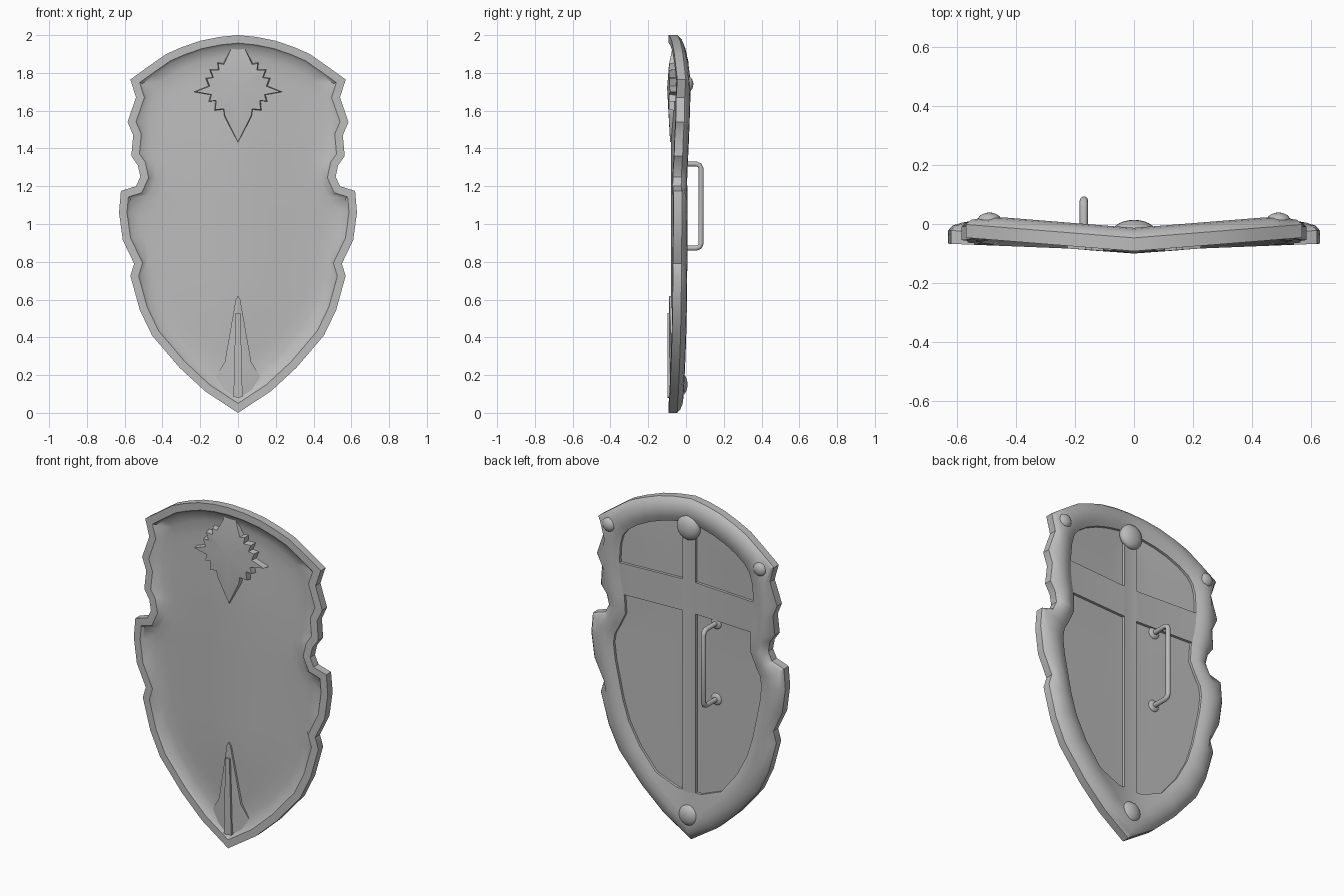
import bpy, bmesh
from mathutils import Vector

if "Cube" in bpy.data.objects:
    bpy.data.objects.remove(bpy.data.objects["Cube"], do_unlink=True)

steel = bpy.data.materials.new("grey steel")
steel.use_nodes = True
steel.diffuse_color = (0.5, 0.5, 0.5, 1)
steel.node_tree.nodes["Principled BSDF"].inputs["Base Color"].default_value = (0.5, 0.5, 0.5, 1)


def clamp(v, low=0.0, high=1.0):
    return max(low, min(high, v))


def face_y(x, z):
    """Front plane of the shield: a shallow V, steeper near the top."""
    return -0.092 + abs(x) * (0.04 + 0.04 * clamp((z - 1.2) / 0.55))


def place(x, depth, z):
    return Vector((x, face_y(x, z) + depth, z))


def finish(obj, angle=0.6):
    obj.data.materials.clear()
    obj.data.materials.append(steel)
    bpy.ops.object.select_all(action="DESELECT")
    obj.select_set(True)
    bpy.context.view_layer.objects.active = obj
    bpy.ops.object.shade_smooth_by_angle(angle=angle)
    return obj


def mirrored(name, bm):
    """Close a right half into a whole part."""
    half = bm.verts[:] + bm.edges[:] + bm.faces[:]
    copy = bmesh.ops.duplicate(bm, geom=half)["geom"]
    for v in copy:
        if isinstance(v, bmesh.types.BMVert):
            v.co.x = -v.co.x
    bmesh.ops.remove_doubles(bm, verts=bm.verts[:], dist=0.0005)
    inner = [f for f in bm.faces if all(abs(v.co.x) < 0.0001 for v in f.verts)]
    bmesh.ops.delete(bm, geom=inner, context="FACES")
    bmesh.ops.recalc_face_normals(bm, faces=bm.faces[:])
    mesh = bpy.data.meshes.new(name)
    bm.to_mesh(mesh)
    bm.free()
    obj = bpy.data.objects.new(name, mesh)
    bpy.context.collection.objects.link(obj)
    return finish(obj)


def loft(name, rings):
    bm = bmesh.new()
    rows = [[bm.verts.new(p) for p in ring] for ring in rings]
    for a, b in zip(rows, rows[1:]):
        for i in range(len(a) - 1):
            bm.faces.new((a[i], a[i + 1], b[i + 1], b[i]))
    return mirrored(name, bm)


def slab(name, pts, middle, front, back, spread=1.0):
    """Half outline from top to bottom, fanned to a centre, front and back."""
    grown = [(x * spread, middle + (z - middle) * spread) for x, z in pts]
    n = len(pts)
    loft(name, [[place(0, front(0, middle), middle)] * n,
                [place(x, front(x, z), z) for x, z in pts],
                [place(x, back, z) for x, z in grown],
                [place(0, back, middle)] * n])


# Right half of the notched shield outline, top to tip
OUTLINE = [(0, 2), (.1, 1.99), (.2, 1.97), (.3, 1.935), (.38, 1.9), (.48, 1.83),
           (.57, 1.765), (.54, 1.67), (.585, 1.54), (.555, 1.47), (.565, 1.36),
           (.53, 1.31), (.517, 1.25), (.54, 1.2), (.62, 1.175), (.63, 1.06),
           (.61, .915), (.55, .79), (.57, .725), (.52, .545), (.455, .41),
           (.31, .24), (.175, .115), (0, 0)]


def inset(s, soften=0):
    """Outline moved inwards by s, with the notches softened."""
    pts = [Vector(p) for p in OUTLINE]

    def padded(p):
        flip = lambda q: Vector((-q.x, q.y))
        return [flip(p[1])] + p + [flip(p[-2])]

    for _ in range(soften):
        q = padded(pts)
        pts = [pts[0]] + [(q[i] + q[i + 1] * 2 + q[i + 2]) / 4
                          for i in range(1, len(pts) - 1)] + [pts[-1]]
    q, out = padded(pts), []
    for i, p in enumerate(pts):
        a, b = (p - q[i]).normalized(), (q[i + 2] - p).normalized()
        na, nb = Vector((a.y, -a.x)), Vector((b.y, -b.x))
        n = (na + nb).normalized()
        out.append(p - n * -s / max(0.6, n.dot(na)))
    return out


def ring(s, depth, soften=0):
    return [place(p.x, depth, p.y) for p in inset(s, soften)]


def dish(x, z):
    swell = clamp(min(1.85 - z, z - 0.2) / 0.4)
    return 0.03 - 0.017 * clamp(1 - abs(x) / 0.45) * swell


# Shield body: dished front, flat lip, rounded back rim, recessed back panel
front_edge = inset(0.16, 3)
back_edge = [Vector((p.x, max(p.y, 0.29))) for p in inset(0.13, 2)]
steps = (0, 0.35, 0.7, 1)
rings = [[place(p.x * f, dish(p.x * f, p.y), p.y) for p in front_edge] for f in steps]
rings += [ring(0.1, 0.026, 2), ring(0.055, 0.013), ring(0.042, 0), ring(0, 0),
          ring(0, 0.045), ring(0.015, 0.062), ring(0.04, 0.074, 1),
          ring(0.07, 0.079, 1), ring(0.1, 0.073, 2)]
rings += [[place(p.x, 0.06, p.y) for p in back_edge]]
rings += [[place(p.x * f, 0.045, p.y) for p in back_edge] for f in reversed(steps)]
loft("shield_body", rings)

# Cross bars on the back
for name, w, low, high in (("back_upright", 0.042, 0.25, 1.88),
                           ("back_crossbar", 0.46, 1.34, 1.525)):
    slab(name, [(0, high), (w, high), (w, low), (0, low)], (low + high) / 2,
         lambda x, z: 0.035, 0.061)


# Star ornament on the front
def star_front(x, z):
    if z > 1.83:
        return -0.008 + (z - 1.83) * 0.25
    return -0.008 + max(0, 1.63 - z) * 0.08


STAR = [(0, 1.95), (.03, 1.94), (.075, 1.845), (.105, 1.85), (.1, 1.815), (.145, 1.815),
        (.13, 1.775), (.165, 1.77), (.15, 1.73), (.225, 1.7), (.14, 1.685), (.15, 1.65),
        (.115, 1.655), (.12, 1.605), (.075, 1.61), (.07, 1.575), (0, 1.435)]
slab("front_star", STAR, 1.72, star_front, 0.035, 1.05)

# Flared spike and its ridge at the foot
slab("foot_spike", [(0, .62), (.012, .6), (.07, .27), (.135, .165), (.025, .09), (0, .08)],
     0.3, lambda x, z: 0.002 + 0.17 * x, 0.04)
slab("foot_ridge", [(0, .53), (.013, .53), (.024, .085), (0, .08)],
     0.3, lambda x, z: -0.007, 0.03)


# Domed rivets
def dome(name, x, z, r, depth, height):
    bpy.ops.mesh.primitive_uv_sphere_add(segments=24, ring_count=12, radius=1,
                                         location=place(x, depth, z))
    obj = bpy.context.object
    obj.name = name
    obj.scale = (r, height, r)
    finish(obj, 1.2)


dome("top_rivet", 0, 1.84, 0.072, 0.066, 0.04)
dome("bottom_rivet", 0, 0.15, 0.06, 0.065, 0.035)
for side, label in ((1, "left"), (-1, "right")):
    dome(label + "_corner_rivet", side * 0.49, 1.74, 0.04, 0.065, 0.027)

# Grip: a bent rod with round feet
HX, LOW, HIGH, OUT, BEND = -0.17, 0.872, 1.318, 0.08, 0.025
base = face_y(HX, LOW) + 0.04
path = [(base, LOW), (OUT - BEND, LOW), (OUT - BEND * 0.3, LOW + BEND * 0.3),
        (OUT, LOW + BEND)]
path += [(y, LOW + HIGH - z) for y, z in reversed(path)]
curve = bpy.data.curves.new("grip", "CURVE")
curve.dimensions = "3D"
curve.bevel_depth = 0.014
curve.bevel_resolution = 3
curve.use_fill_caps = True
spline = curve.splines.new("POLY")
spline.points.add(len(path) - 1)
for point, (y, z) in zip(spline.points, path):
    point.co = (HX, y, z, 1)
grip = bpy.data.objects.new("grip", curve)
bpy.context.collection.objects.link(grip)
bpy.ops.object.select_all(action="DESELECT")
grip.select_set(True)
bpy.context.view_layer.objects.active = grip
bpy.ops.object.convert(target="MESH")
finish(bpy.context.object, 0.9)
for label, z in (("lower", LOW), ("upper", HIGH)):
    dome(label + "_grip_foot", HX, z, 0.034, 0.045, 0.014)
